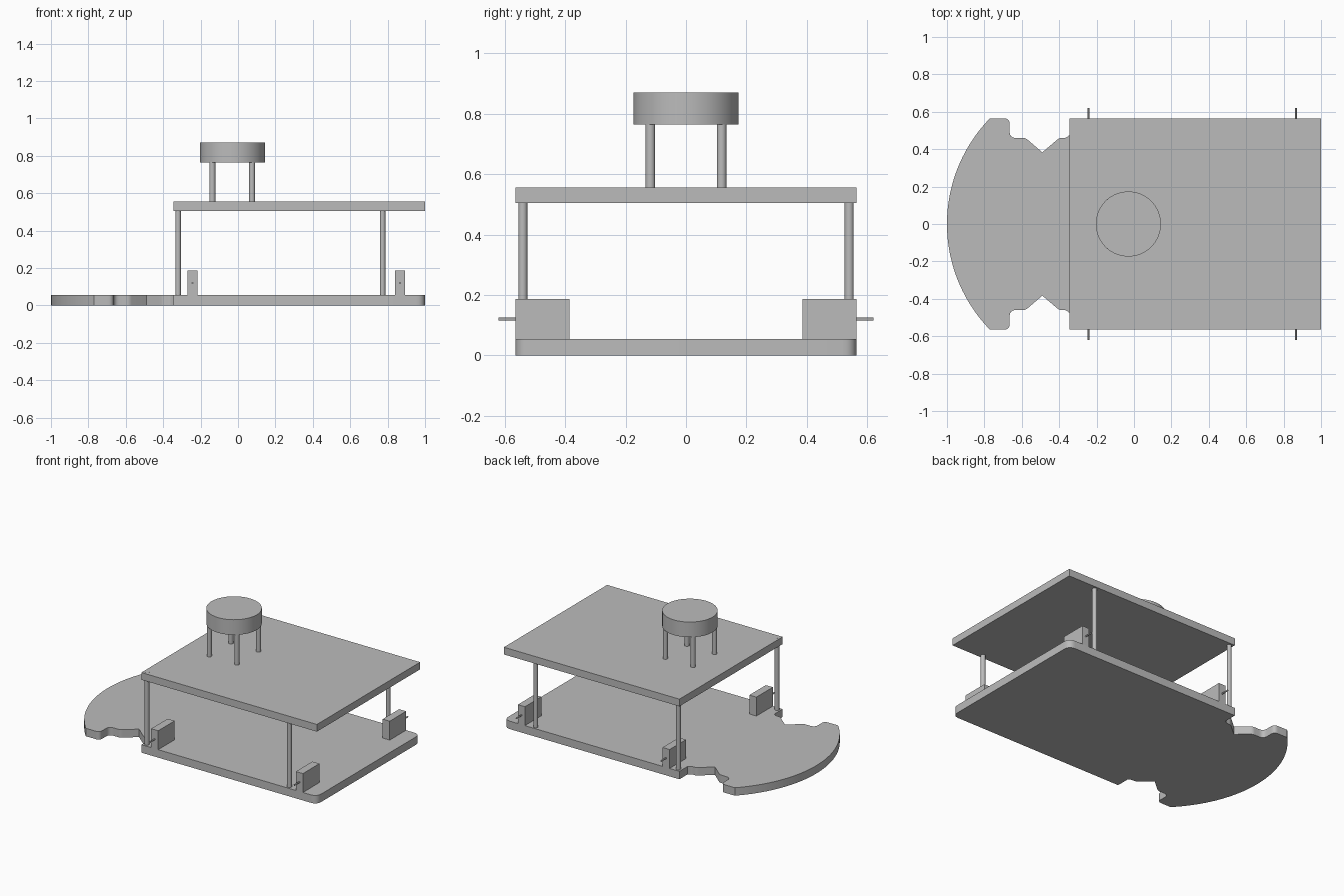
import bpy, bmesh, math
from mathutils import Vector

cube = bpy.data.objects.get("Cube")
if cube:
    bpy.data.objects.remove(cube, do_unlink=True)

grey = bpy.data.materials.new("light grey")
grey.use_nodes = True
GREY = (0.5, 0.5, 0.5, 1)
grey.diffuse_color = GREY
grey.node_tree.nodes["Principled BSDF"].inputs["Base Color"].default_value = GREY


def finish(name, bm, smooth=False):
    bmesh.ops.recalc_face_normals(bm, faces=bm.faces)
    mesh = bpy.data.meshes.new(name)
    bm.to_mesh(mesh)
    bm.free()
    mesh.materials.append(grey)
    obj = bpy.data.objects.new(name, mesh)
    bpy.context.collection.objects.link(obj)
    if smooth:
        bpy.ops.object.select_all(action='DESELECT')
        bpy.context.view_layer.objects.active = obj
        obj.select_set(True)
        bpy.ops.object.shade_smooth_by_angle(angle=math.radians(30))
    return obj


def box(name, lo, hi):
    bm = bmesh.new()
    bmesh.ops.create_cube(bm, size=1)
    for v in bm.verts:
        v.co = [(a + b) / 2 + c * (b - a) for a, b, c in zip(lo, hi, v.co)]
    return finish(name, bm)


def rod(name, start, end, radius, sides=24):
    start, end = Vector(start), Vector(end)
    axis = end - start
    bm = bmesh.new()
    bmesh.ops.create_cone(bm, cap_ends=True, segments=sides, radius1=radius,
                          radius2=radius, depth=axis.length)
    bm.transform(axis.to_track_quat('Z', 'Y').to_matrix().to_4x4())
    bmesh.ops.translate(bm, verts=bm.verts, vec=(start + end) / 2)
    return finish(name, bm, True)


def fillet(prev, corner, nxt, r, steps=6):
    """Replace a corner with a short rounded curve."""
    if r == 0:
        return [corner]
    a = corner + (prev - corner).normalized() * r
    b = corner + (nxt - corner).normalized() * r
    return [a * (1 - t) ** 2 + corner * 2 * t * (1 - t) + b * t * t
            for t in (i / steps for i in range(steps + 1))]


# Base plate: half outline (x, y, corner rounding), then the curved nose
HALF = 0.565
corners = [(1, 0, 0), (1, HALF, .05), (-.345, HALF, 0), (-.345, .475, 0),
           (-.365, .46, .01), (-.40, .46, .015), (-.49, .383, 0),
           (-.58, .46, .015), (-.665, .46, .035), (-.665, HALF, .03),
           (-.77, HALF, 0)]
pts = [Vector(c[:2]) for c in corners]
half = []
for i in range(1, len(pts) - 1):
    half += fillet(pts[i - 1], pts[i], pts[i + 1], corners[i][2])
R = 0.809
sweep = math.asin(HALF / R)
half += [Vector((R - 1 - R * math.cos(a), R * math.sin(a)))
         for a in (sweep * (1 - i / 24) for i in range(25))]
outline = half + [Vector((p.x, -p.y)) for p in reversed(half[:-1])]
bm = bmesh.new()
face = bm.faces.new([bm.verts.new((p.x, p.y, 0)) for p in outline])
top = bmesh.ops.extrude_face_region(bm, geom=[face])["geom"]
bmesh.ops.translate(bm, vec=(0, 0, .055),
                    verts=[g for g in top if isinstance(g, bmesh.types.BMVert)])
finish("base_plate", bm, True)

# Upper deck and round sensor drum
box("upper_deck", (-.345, -HALF, .505), (1, HALF, .555))
rod("sensor_drum", (-.03, 0, .765), (-.03, 0, .87), .174, 64)

for side, s in (("front", -1), ("back", 1)):
    for end, post_x, motor_x, leg_x in (("right", -.32, -.243, -.137),
                                        ("left", .773, .866, .075)):
        tag = f"{side}_{end}"
        # Deck post, motor block with axle, and drum leg at each corner
        rod(f"deck_post_{tag}", (post_x, s * .54, 0), (post_x, s * .54, .51), .015)
        ys = sorted((s * .385, s * HALF))
        box(f"motor_{tag}", (motor_x - .027, ys[0], .055),
            (motor_x + .027, ys[1], .186))
        rod(f"axle_{tag}", (motor_x, s * .55, .12), (motor_x, s * .62, .12), .005, 16)
        rod(f"drum_leg_{tag}", (leg_x, s * .118, .55), (leg_x, s * .118, .77), .016)

# Post end showing through the deck corner
rod("post_cap", (-.32, -.54, .5), (-.32, -.54, .556), .015)
